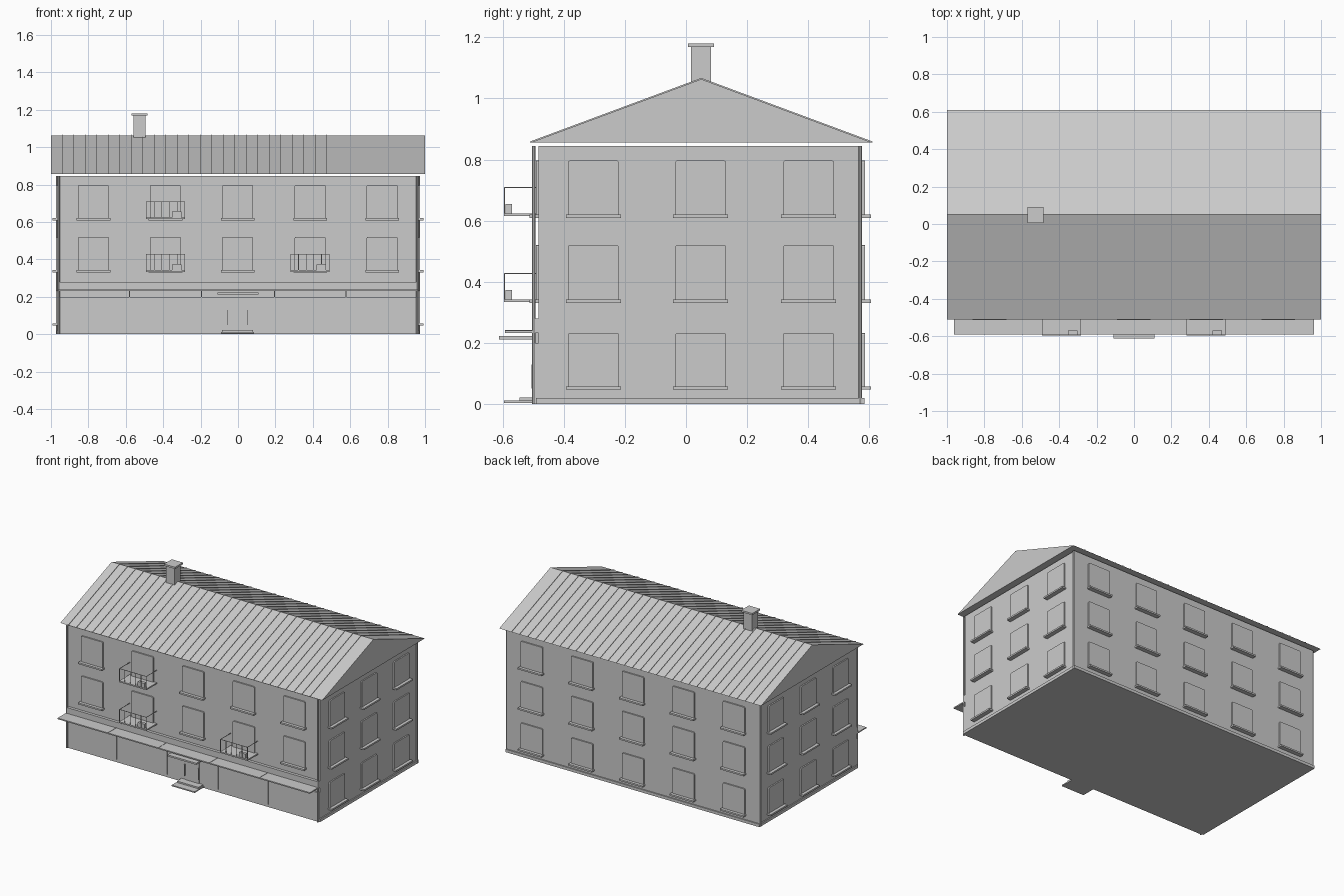
import bpy, bmesh, math
from mathutils import Vector

if "Cube" in bpy.data.objects:
    bpy.data.objects.remove(bpy.data.objects["Cube"])

grey = bpy.data.materials.new("plain_grey")
grey.diffuse_color = (0.6, 0.6, 0.6, 1)
grey.use_nodes = True
grey.node_tree.nodes["Principled BSDF"].inputs["Base Color"].default_value = grey.diffuse_color


def finish(name, bm):
    bmesh.ops.recalc_face_normals(bm, faces=bm.faces)
    me = bpy.data.meshes.new(name)
    bm.to_mesh(me)
    bm.free()
    me.materials.append(grey)
    ob = bpy.data.objects.new(name, me)
    bpy.context.collection.objects.link(ob)
    return ob


def prism(bm, pts, push):
    """Closed solid from a planar outline pushed along a vector."""
    push = Vector(push)
    a = [bm.verts.new(p) for p in pts]
    b = [bm.verts.new(Vector(p) + push) for p in pts]
    bm.faces.new(a)
    bm.faces.new(b[::-1])
    for i in range(len(a)):
        j = (i + 1) % len(a)
        bm.faces.new((a[i], a[j], b[j], b[i]))


def add_box(bm, x0, x1, y0, y1, z0, z1):
    prism(bm, [(x0, y0, z0), (x1, y0, z0), (x1, y1, z0), (x0, y1, z0)], (0, 0, z1 - z0))


def boxes(name, items):
    bm = bmesh.new()
    for it in items:
        add_box(bm, *it)
    return finish(name, bm)


WX, YF, YB, TOP = 0.963, -0.482, 0.576, 0.845
RX, EAVE, RIDGE = 1.0, 0.855, 1.063
RF, RM, RB = -0.51, 0.05, 0.61

# Main block and low plinth
boxes("walls", [(-WX, WX, YF, YB, 0, TOP)])
boxes("plinth", [(-WX - .008, WX + .008, YF - .008, YB + .008, 0, 0.02)])

# Gable roof
bm = bmesh.new()
prism(bm, [(-RX, RF, EAVE), (-RX, RB, EAVE), (-RX, RM, RIDGE)], (2 * RX, 0, 0))
finish("roof", bm)

# Standing seams down both slopes
bm = bmesh.new()
for i in range(31):
    x = -0.94 + i * 0.0615
    for y in (RF, RB):
        prism(bm, [(x, y, EAVE), (x, RM, RIDGE), (x, RM, RIDGE + .004), (x, y, EAVE + .004)],
              (0.002, 0, 0))
finish("roof_seams", bm)

# Chimney with cap
boxes("chimney", [(-.56, -.495, .016, .081, 1.0, 1.17)])
boxes("chimney_cap", [(-.57, -.485, .006, .091, 1.168, 1.18)])

# Windows with rounded upper corners and projecting sills
windows, sills = bmesh.new(), bmesh.new()
ROWS = ((0.053, 0.233), (0.337, 0.52), (0.615, 0.797))


def window(origin, along, out, z0, z1):
    o, a, n = Vector(origin), Vector(along), Vector(out)
    w, r = 0.083, 0.007

    def outline(u, z):
        return o + a * u + Vector((0, 0, z))
    prof = [(-w, z0), (w, z0), (w, z1 - r), (w - r * .3, z1 - r * .3), (w - r, z1),
            (r - w, z1), (r * .3 - w, z1 - r * .3), (-w, z1 - r)]
    prism(windows, [outline(*p) for p in prof], n * 0.009)
    s = 0.09
    prism(sills, [outline(-s, z0 - .006), outline(s, z0 - .006),
                  outline(s, z0 + .005), outline(-s, z0 + .005)], n * 0.03)


for k, (z0, z1) in enumerate(ROWS):
    for x in (-0.773, -0.388, -0.002, 0.386, 0.771):
        window((x, YB, 0), (1, 0, 0), (0, 1, 0), z0, z1)
        if k:
            window((x, YF, 0), (1, 0, 0), (0, -1, 0), z0, z1)
    for y in (-0.303, 0.048, 0.401):
        for s in (-1, 1):
            window((s * WX, y, 0), (0, 1, 0), (s, 0, 0), z0, z1)
finish("windows", windows)
finish("window_sills", sills)

# Downpipes at the corners
bm = bmesh.new()
for s in (-1, 1):
    for x, y in ((s * (WX - .005), YF - .016), (s * (WX + .004), YB - .006)):
        ring = [(x + .006 * math.cos(t * math.pi / 4), y + .006 * math.sin(t * math.pi / 4), 0)
                for t in range(8)]
        prism(bm, ring, (0, 0, TOP))
finish("downpipes", bm)

# Shop front panel, fascia and thin mullions
boxes("shop_front", [(-WX, WX, YF - .012, YF, 0.0, 0.2)])
boxes("fascia", [(-WX, WX, YF - .02, YF, 0.235, 0.28)])
boxes("mullions", [(x - .0025, x + .0025, YF - .018, YF, 0.02, 0.235)
                   for x in (-.58, -.195, .195, .578)])

# Long canopy, with joint strips
boxes("shop_canopy", [(-WX, WX, -0.592, YF, 0.232, 0.24)])
boxes("canopy_joints", [(x - .002, x + .002, -0.592, YF, 0.24, 0.242)
                        for x in (-.58, -.195, .195, .578)])

# Entrance: small canopy, door leaf, handles and steps
boxes("entrance_canopy", [(-.11, .11, -0.612, YF, 0.211, 0.222)])
boxes("door", [(-.055, .05, YF - .016, YF, 0.02, 0.195)])
boxes("door_handles", [(x - .002, x + .002, YF - .024, YF, 0.05, 0.13) for x in (-.055, .05)])
boxes("entrance_steps", [(-.09, .085, -0.595, YF, 0.004, 0.012),
                         (-.085, .08, -0.545, YF, 0.012, 0.022)])

# Balconies: slab, thin railing and a planter box
slabs, rails, planters = [], [], []
t = 0.0015
for cx, z in ((-.387, .615), (-.387, .333), (.385, .333)):
    x0, x1, y0, top = cx - .104, cx + .104, -0.595, z + .095
    slabs.append((x0, x1, y0, YF, z, z + .009))
    rails.append((x0, x1, y0, y0 + 2 * t, top - 2 * t, top))
    for x in (x0 + t, x1 - t):
        rails.append((x - t, x + t, y0, YF, top - 2 * t, top))
    for i in range(6):
        x = x0 + t + i * (x1 - x0 - 2 * t) / 5
        rails.append((x - t, x + t, y0, y0 + 2 * t, z, top))
    planters.append((cx + .035, cx + .085, y0 + .004, y0 + .026, z + .009, z + .04))
boxes("balcony_slabs", slabs)
boxes("balcony_rails", rails)
boxes("balcony_planters", planters)
